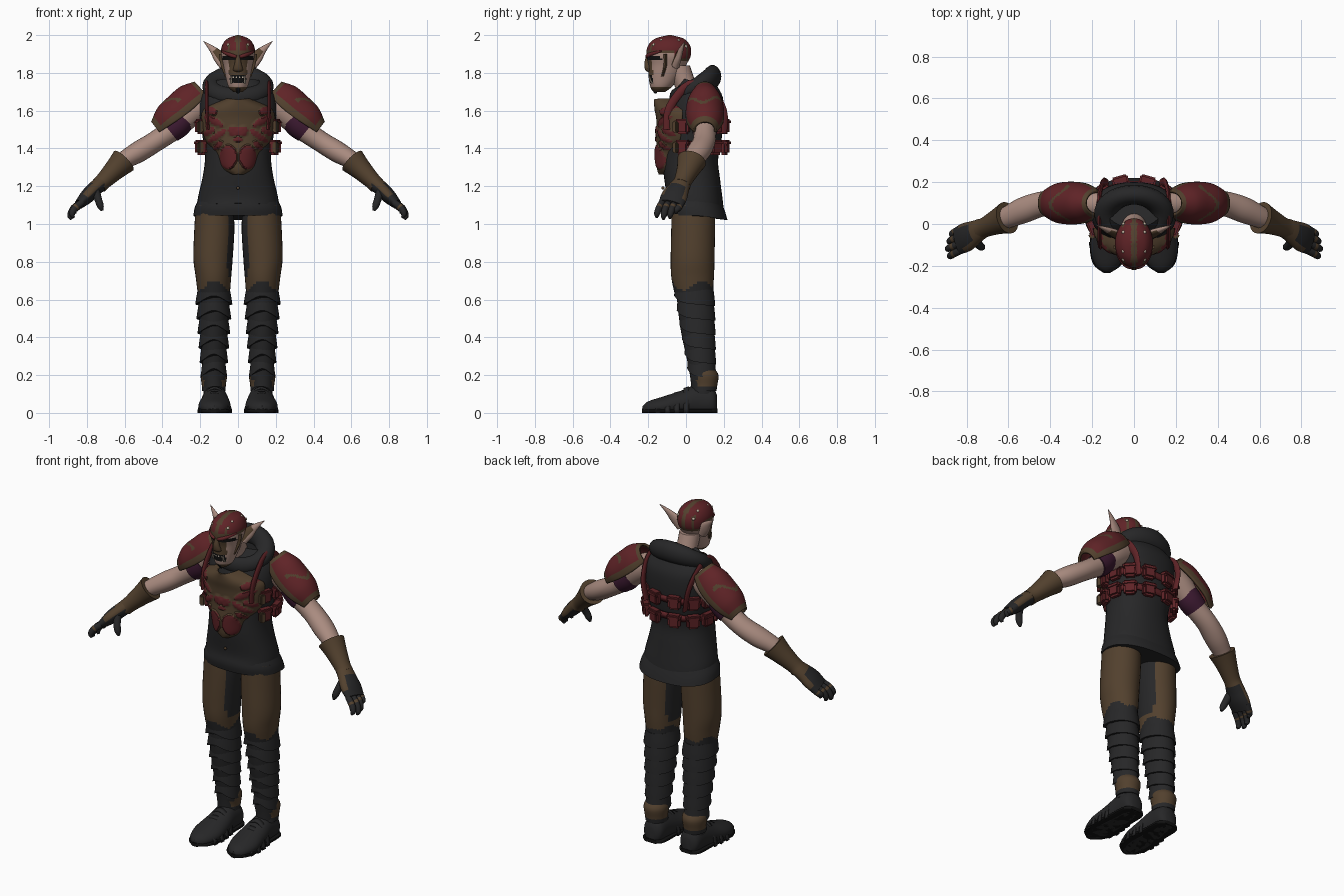
import bpy, bmesh, math
from mathutils import Vector, Matrix

cube = bpy.data.objects.get("Cube")
if cube:
    bpy.data.objects.remove(cube)

COLOURS = {
    "charcoal": (.020, .020, .021), "brown": (.085, .052, .027), "red": (.115, .017, .020),
    "skin": (.40, .26, .215), "purple": (.045, .010, .03), "bone": (.5, .42, .33),
    "black": (.006, .006, .006),
}
MATS = {}
for key, rgb in COLOURS.items():
    m = bpy.data.materials.new(key)
    m.use_nodes = True
    m.diffuse_color = (*rgb, 1)
    m.node_tree.nodes["Principled BSDF"].inputs["Base Color"].default_value = (*rgb, 1)
    MATS[key] = m
made = []
UP = (0, 0, 1)


def finish(name, bm, mats, mirror):
    bmesh.ops.recalc_face_normals(bm, faces=bm.faces)
    me = bpy.data.meshes.new(name)
    bm.to_mesh(me)
    bm.free()
    ob = bpy.data.objects.new(name, me)
    bpy.context.collection.objects.link(ob)
    for k in mats.split():
        me.materials.append(MATS[k])
    if mirror:
        ob.modifiers.new("mirror", 'MIRROR').use_mirror_merge = False
    made.append(ob)
    return ob


def spline(pts, steps):
    """Catmull-Rom through rows of numbers."""
    out = []
    for i in range(len(pts) - 1):
        p0, p1, p2, p3 = (pts[max(0, min(len(pts) - 1, i + k))] for k in (-1, 0, 1, 2))
        for s in range(steps):
            t = s / steps
            out.append([.5 * (2 * b + (c - a) * t + (2*a - 5*b + 4*c - d) * t*t
                              + (3*b - a - 3*c + d) * t**3) for a, b, c, d in zip(p0, p1, p2, p3)])
    return out + [list(pts[-1])]


def loft(name, pts, mats, rule=None, n=24, ref=(0, 1, 0), axis=None, arc=None,
         steps=4, mirror=False, power=1, shift=None, thick=0, floor=False):
    """Skin elliptical rings (x, y, z, a, b); rule(centre, along, around) picks a slot."""
    rows = spline(pts, steps)
    bm = bmesh.new()
    rings = []
    for i, r in enumerate(rows):
        c = Vector(r[:3])
        t = Vector(axis) if axis else Vector(rows[min(i+1, len(rows)-1)][:3]) - Vector(rows[max(i-1, 0)][:3])
        t.normalize()
        v = Vector(ref)
        v = (v - t * v.dot(t)).normalized()
        u = v.cross(t)
        ring = []
        for j in range(n + bool(arc)):
            g = arc[0] + (arc[1] - arc[0]) * j / n if arc else math.tau * j / n
            cs, sn = (math.copysign(abs(f) ** power, f) for f in (math.cos(g), math.sin(g)))
            p = c + u * max(r[3], .001) * cs + v * max(r[4], .001) * sn
            if shift:
                p.z += shift(g)
            if floor:
                p.z = max(p.z, 0)
            ring.append(bm.verts.new(p))
        rings.append(ring)
    for i in range(len(rings) - 1):
        for j in range(n):
            k = j + 1 if arc else (j + 1) % n
            f = bm.faces.new((rings[i][j], rings[i][k], rings[i+1][k], rings[i+1][j]))
            if rule:
                f.material_index = int(rule(f.calc_center_median(), (i + .5) / (len(rings) - 1), (j + .5) / n))
    if not arc:
        for ring in (rings[0], rings[-1]):
            f = bm.faces.new(ring)
            if rule:
                f.material_index = int(rule(f.calc_center_median(), float(ring is rings[-1]), .5))
    ob = finish(name, bm, mats, mirror)
    if thick:
        s = ob.modifiers.new("thickness", 'SOLIDIFY')
        s.thickness, s.offset = thick, 0
    return ob


def box(name, loc, size, mat, turn=0, bevel=.012, mirror=True):
    bm = bmesh.new()
    bmesh.ops.create_cube(bm, size=1, matrix=Matrix.Translation(loc) @ Matrix.Rotation(turn, 4, 'Z')
                          @ Matrix.Diagonal((*size, 1)))
    bmesh.ops.bevel(bm, geom=bm.edges[:], offset=bevel, segments=2, affect='EDGES')
    return finish(name, bm, mat, mirror)


def ball(name, loc, r, mat, mirror=True):
    bm = bmesh.new()
    bmesh.ops.create_icosphere(bm, subdivisions=2, radius=r, matrix=Matrix.Translation(loc))
    return finish(name, bm, mat, mirror)


# Tunic body, skirt and hood
loft("tunic", [(0, .045, 1.09, .215, .155), (0, .045, 1.14, .212, .15), (0, .03, 1.26, .185, .15),
               (0, .025, 1.36, .175, .145), (0, .04, 1.48, .19, .15), (0, .055, 1.6, .205, .145),
               (0, .07, 1.69, .19, .125), (0, .075, 1.75, .13, .09)],
     "charcoal", axis=UP, n=32, power=.88, shift=lambda g: -.02 * math.sin(g))
loft("skirt", [(0, .06, 1.045, .236, .16), (0, .05, 1.09, .228, .157), (0, .045, 1.15, .2, .14)],
     "charcoal", axis=UP, n=32, power=.85, shift=lambda g: -.025 * max(0, math.sin(g)))
bm = bmesh.new()
grid = []
for i in range(32):
    g = math.tau * i / 32
    back = max(0, math.sin(g))
    r = .05 + .012 * back
    row = []
    for j in range(14):
        h = math.tau * j / 14
        d = 1 + r * math.cos(h) / .125
        row.append(bm.verts.new((.135 * d * math.cos(g), .045 + .095 * d * math.sin(g),
                                 1.725 + .055 * math.sin(g) + r * math.sin(h))))
    grid.append(row)
for i in range(32):
    for j in range(14):
        bm.faces.new((grid[i][j], grid[i-1][j], grid[i-1][j-1], grid[i][j-1]))
finish("hood", bm, "charcoal", False)
ball("tunic_button", (0, -.122, 1.19), .009, "brown", False)

# Chest plate with raised red fields
FIELDS = [(.05, 1.355, .042, .062, 0), (.022, 1.49, .028, .024, .4), (0, 1.45, .022, .014, 0),
          (.125, 1.545, .055, .016, .5), (.11, 1.465, .055, .014, -.6), (.14, 1.60, .03, .016, .4),
          (.15, 1.49, .03, .013, -.5), (.105, 1.415, .03, .012, -.7)]


def in_field(p):
    for x, z, a, b, tilt in FIELDS:
        dx, dz = abs(p.x) - x, p.z - z
        q, w = dx * math.cos(tilt) + dz * math.sin(tilt), dz * math.cos(tilt) - dx * math.sin(tilt)
        if (q / a) ** 2 + (w / b) ** 2 < 1 and (abs(p.x) > .007 or z > 1.4):
            return True
    return False


plate = loft("chest_plate", [(0, -.07, 1.265, .035, .07), (0, -.06, 1.3, .09, .09), (0, -.055, 1.38, .115, .1),
                             (0, -.03, 1.45, .17, .12), (0, -.02, 1.55, .19, .132), (0, -.02, 1.61, .17, .142),
                             (0, -.04, 1.66, .06, .125)],
             "brown red", lambda c, s, a: in_field(c), axis=UP, n=64, arc=(math.pi, math.tau), steps=10, thick=.01)
for v in plate.data.vertices:
    if in_field(v.co):
        v.co.y -= .008

# Harness: belts, pouches and shoulder straps
for z in (1.42, 1.52):
    loft("harness_belt", [(0, .038, z - .018, .198, .158), (0, .04, z + .018, .2, .16)], "red",
         axis=UP, n=32, power=.88, arc=(-.5, math.pi + .5), steps=1, thick=.012)
for z in (1.405, 1.515):
    for deg in (-22, 12, 42, 74):
        g = math.radians(deg)
        x, y = .205 * math.cos(g) ** .9, .045 + .165 * math.sin(g)
        box("pouch", (x, y, z), (.042, .074, .078), "red", g)
        box("pouch_flap", (x + .004 * math.cos(g), y + .004 * math.sin(g), z + .026), (.046, .08, .03), "red", g, .008)
    box("side_buckle", (.2, -.055, z), (.03, .03, .06), "brown", -.5, .006)
loft("shoulder_strap", [(.16, -.1, 1.5, .022, .01), (.165, -.085, 1.62, .022, .01), (.165, .02, 1.74, .022, .01),
                        (.165, .13, 1.7, .022, .01), (.15, .195, 1.6, .022, .01), (.13, .195, 1.48, .022, .01)],
     "red", n=8, ref=(1, 0, 0), axis=None, mirror=True).scale = (1, 1, 1)

# Neck and head
loft("neck", [(0, .05, 1.62, .075, .07), (0, .0, 1.73, .06, .06), (0, -.045, 1.84, .06, .065)], "skin", axis=UP)


def head_rule(c, s, a):
    front = c.y < -.13
    if c.z > 1.905 or (c.y > -.06 and c.z > 1.86):
        edge = c.z < 1.918 and c.y < -.06 or c.z < 1.873
        return 1 if abs(c.x) < .014 or edge or .045 < abs(c.x) < .056 and c.z < 1.96 else 2
    if front and 1.868 < c.z < 1.888 and abs(c.x) > .014:
        return 3
    if front and 1.745 < c.z < 1.785 and abs(c.x) < .042:
        return 3
    return 1 if (abs(c.x) < .048 and front and c.z > 1.79) or c.z < 1.725 else 0


loft("head", [(0, -.14, 1.70, .025, .03), (0, -.132, 1.725, .05, .056), (0, -.115, 1.78, .066, .083),
              (0, -.1, 1.84, .078, .1), (0, -.092, 1.89, .09, .117), (0, -.09, 1.94, .086, .113),
              (0, -.088, 1.98, .058, .078), (0, -.086, 2.0, .006, .008)],
     "skin brown red black", head_rule, axis=UP, n=48, steps=7)
loft("nose", [(0, -.2, 1.885, .012, .012), (0, -.205, 1.85, .018, .016), (0, -.198, 1.815, .026, .018),
              (0, -.19, 1.805, .01, .01)], "brown", axis=UP, n=12)
loft("brow", [(.008, -.208, 1.885, .008, .008), (.035, -.198, 1.893, .011, .012), (.066, -.165, 1.905, .009, .01),
              (.085, -.13, 1.915, .004, .004)], "red", n=10, mirror=True)
loft("cheek_guard", [(.086, -.11, 1.9, .016, .009), (.078, -.11, 1.84, .014, .009), (.062, -.125, 1.78, .008, .007)],
     "brown", n=10, axis=UP, mirror=True)
for x in (.008, .024):
    box("upper_tooth", (x, -.196 + x * .3, 1.778), (.009, .009, .012), "bone", 0, .002)
    box("lower_tooth", (x, -.19 + x * .3, 1.752), (.009, .009, .012), "bone", 0, .002)
loft("tusk", [(.036, -.178, 1.745, .006, .006), (.036, -.19, 1.765, .005, .005), (.035, -.192, 1.79, .001, .001)],
     "bone", n=8, axis=UP, mirror=True)
loft("chin_beard", [(0, -.165, 1.735, .03, .022), (0, -.165, 1.715, .022, .02), (0, -.16, 1.69, .004, .004)],
     "black", n=12, axis=UP)
loft("ear", [(.07, -.055, 1.84, .03, .022), (.1, -.04, 1.885, .032, .018), (.135, -.025, 1.925, .018, .012),
             (.182, -.005, 1.967, .001, .001)], "skin brown", lambda c, s, a: s < .6 and .5 < a < .8, n=16, mirror=True)
for y, z in ((-.17, 1.948), (-.13, 1.972), (-.04, 1.972), (.0, 1.94)):
    ball("helmet_stud", (.05, y, z), .009, "bone")

# Arms, wraps and shoulder guards
loft("arm", [(.15, .09, 1.65, .07, .065), (.24, .1, 1.6, .075, .07), (.34, .1, 1.505, .06, .06),
             (.44, .095, 1.435, .055, .06), (.53, .065, 1.38, .056, .062), (.62, .025, 1.325, .045, .05),
             (.70, -.01, 1.245, .038, .042)], "skin", mirror=True)
loft("arm_wrap", [(.285, .1, 1.56, .066, .068), (.32, .1, 1.523, .069, .07), (.36, .1, 1.49, .063, .066)],
     "purple", mirror=True)


def guard_rule(c, s, a):
    edge = s < .07 or s > .9 or a < .09 or a > .91
    return edge or abs(s - .55 - .12 * math.cos(a * 12)) < .035 and .2 < a < .8


loft("shoulder_guard", [(.175, .1, 1.69, .078, .055), (.23, .1, 1.64, .108, .085), (.29, .1, 1.59, .108, .095),
                        (.36, .1, 1.54, .095, .088), (.42, .1, 1.495, .055, .055)], "red brown", guard_rule,
     n=40, arc=(math.pi * .45, math.pi * 1.55), steps=9, thick=.014, mirror=True)

# Gloves with separate fingers
loft("glove_cuff", [(.605, .03, 1.335, .072, .078), (.65, .012, 1.29, .058, .062), (.71, -.015, 1.23, .045, .048),
                    (.735, -.025, 1.205, .044, .05)], "brown", n=24, mirror=True)
loft("glove_hand", [(.715, -.015, 1.225, .04, .045), (.76, -.04, 1.185, .04, .058), (.80, -.062, 1.145, .038, .07),
                    (.84, -.08, 1.105, .026, .066)], "brown charcoal",
     lambda c, s, a: s > .75 or a < .2 or a > .8 or abs(a - .5) < .12 and s > .35, mirror=True, steps=6)
for k, (y, dx, dz) in enumerate([(-.125, .01, 0), (-.09, .02, -.01), (-.055, .012, -.005), (-.022, 0, .02)]):
    loft("finger", [(.825, y, 1.115, .018, .018), (.858 + dx * .5, y - .018, 1.085, .019, .018),
                    (.868 + dx, y - .028, 1.055 + dz, .016, .016), (.86 + dx, y - .03, 1.035 + dz, .007, .007)],
         "charcoal brown", lambda c, s, a: .25 < s < .36, n=12, mirror=True)
loft("thumb", [(.755, -.075, 1.175, .024, .024), (.74, -.1, 1.13, .02, .02), (.728, -.11, 1.095, .018, .018),
               (.72, -.112, 1.07, .007, .007)], "charcoal", n=12, ref=(1, 0, 0), mirror=True)

# Trousers with dark inner panel
loft("trouser_leg", [(.125, .04, 1.1, .098, .115), (.125, .038, .98, .106, .116), (.132, .035, .82, .104, .116),
                     (.13, .035, .72, .094, .113), (.128, .04, .63, .085, .1)], "brown charcoal",
     lambda c, s, a: c.x < .055 and c.z > .72 or c.z < .675 + .025 * math.sin(a * 19), axis=UP, n=32, steps=8, mirror=True)

# Layered greaves with a peaked front hem
loft("shin", [(.128, .045, .68, .085, .1), (.128, .055, .45, .07, .085), (.13, .08, .22, .058, .062),
              (.128, .09, .1, .055, .06)], "charcoal", axis=UP, mirror=True)
for i in range(6):
    z, k = .66 - i * .077, 1 - i * .058
    y = .046 + i * .0075
    loft("greave_band", [(.128, y, z - .085, .098 * k, .109 * k), (.128, y, z - .05, .093 * k, .106 * k),
                         (.128, y, z, .084 * k, .1 * k)], "charcoal", axis=UP, n=32, mirror=True,
         shift=lambda g: .035 * max(0, -math.sin(g)) ** 4 - .01 * math.sin(g))

# Boots
loft("ankle_wrap", [(.128, .095, .115, .062, .066), (.128, .1, .15, .064, .066), (.128, .098, .2, .07, .074),
                    (.128, .09, .235, .058, .06)], "charcoal brown",
     lambda c, s, a: c.z > .135 and (c.y > .06 or c.z < .17), axis=UP, n=24, mirror=True)
loft("boot", [(.122, .165, .045, .03, .045), (.122, .14, .06, .06, .075), (.122, .06, .065, .066, .085),
              (.122, -.03, .05, .078, .066), (.125, -.12, .035, .084, .052), (.128, -.2, .025, .055, .036),
              (.13, -.23, .018, .015, .018)], "charcoal", ref=UP, axis=(0, -1, 0), n=28, mirror=True, floor=True)
loft("boot_sole", [(.122, .168, .01, .04, .012), (.122, .13, .01, .072, .012), (.122, .02, .01, .076, .012),
                   (.122, -.1, .01, .09, .012), (.126, -.19, .01, .07, .012), (.13, -.234, .01, .015, .012)],
     "black", ref=UP, axis=(0, -1, 0), power=.6, mirror=True, floor=True)
for y, r, h in ((.0, .078, .138), (-.05, .085, .112), (-.1, .089, .092), (-.15, .08, .074)):
    loft("boot_strap", [(.123, y + .015, .0, r, h), (.123, y - .012, 0, r * .98, h * .93)], "charcoal", n=16,
         ref=UP, axis=(0, -1, 0), arc=(0, math.pi), steps=1, thick=.006, mirror=True)

# Smooth shading with crisp edges
bpy.ops.object.select_all(action='DESELECT')
for ob in made:
    ob.select_set(True)
bpy.context.view_layer.objects.active = made[0]
bpy.ops.object.shade_smooth_by_angle(angle=math.radians(40))
